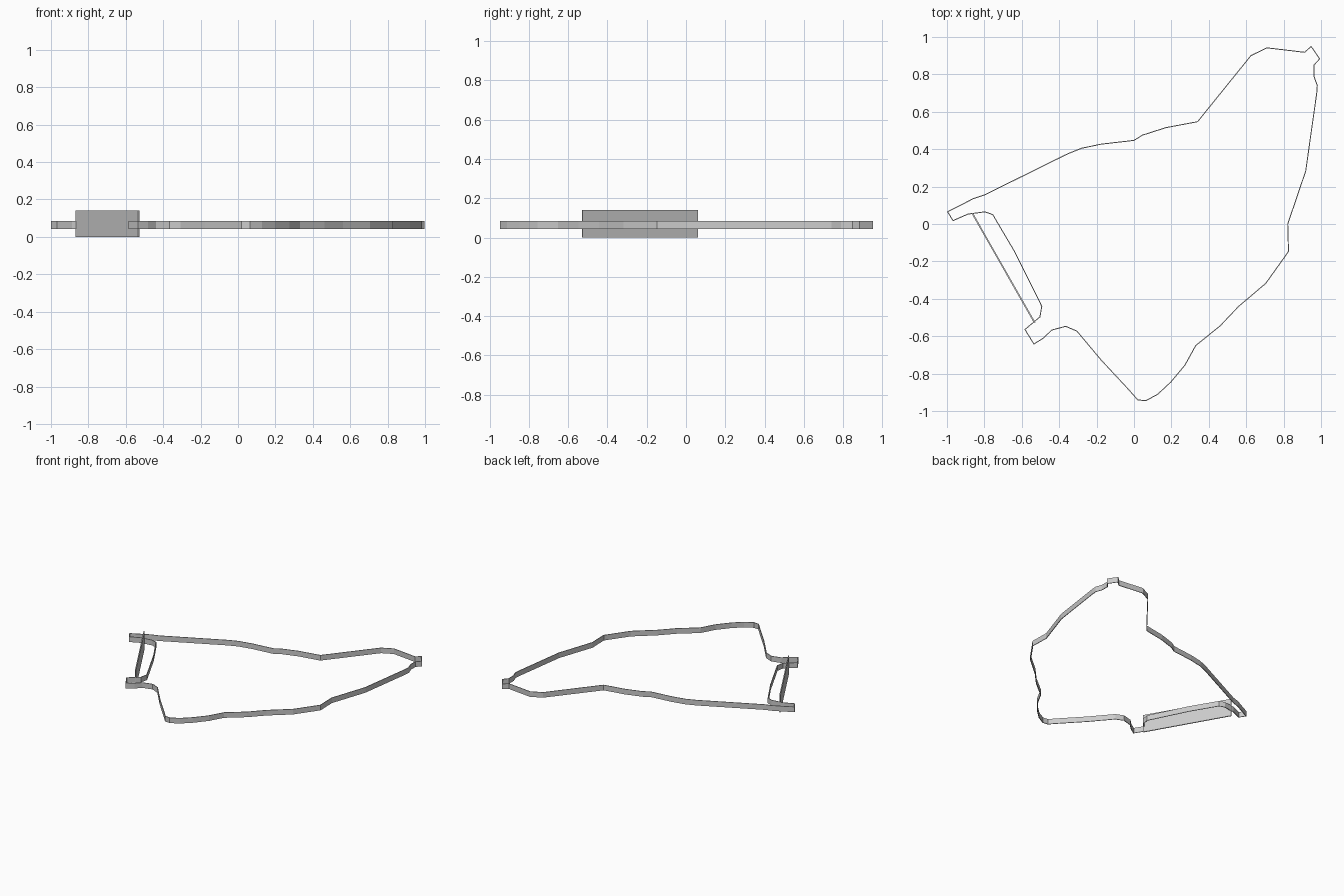
import bpy, bmesh
from mathutils import Vector

if "Cube" in bpy.data.objects:
    bpy.data.objects.remove(bpy.data.objects["Cube"])


def wall(name, outline, z0, z1, thickness):
    """Thin solid wall following a closed outline or a single straight line."""
    closed = len(outline) > 2
    bm = bmesh.new()
    low = [bm.verts.new((x, y, z0)) for x, y in outline]
    high = [bm.verts.new((x, y, z1)) for x, y in outline]
    n = len(outline)
    for i in range(n if closed else n - 1):
        j = (i + 1) % n
        bm.faces.new((low[j], low[i], high[i], high[j]))
    mesh = bpy.data.meshes.new(name)
    bm.to_mesh(mesh)
    bm.free()
    obj = bpy.data.objects.new(name, mesh)
    bpy.context.collection.objects.link(obj)
    mod = obj.modifiers.new("thickness", 'SOLIDIFY')
    mod.thickness = thickness
    mod.offset = 0
    mod.use_even_offset = True
    return obj


# Perimeter wall: clockwise from the left tip
perimeter = [
    (-.997, .065), (-.86, .135), (-.80, .155), (-.355, .375), (-.28, .405),
    (-.175, .427), (0, .447), (.045, .475), (.17, .515), (.34, .547),
    (.625, .90), (.71, .942), (.912, .918), (.947, .949), (.993, .883),
    (.962, .85), (.962, .79), (.98, .74), (.977, .70), (.918, .283),
    (.822, 0), (.826, -.147), (.705, -.317), (.56, -.44), (.46, -.545),
    (.33, -.65), (.272, -.755), (.197, -.845), (.127, -.91), (.063, -.945),
    (.02, -.94), (-.04, -.873), (-.175, -.728), (-.305, -.573),
    (-.365, -.547), (-.44, -.567), (-.482, -.608), (-.535, -.642),
    (-.583, -.564), (-.503, -.497), (-.493, -.44), (-.64, -.145),
    (-.755, .05), (-.797, .065), (-.888, .053), (-.967, .018),
]
wall("perimeter_wall", perimeter, .043, .085, .005)

# Taller thin gate panel across the left opening
wall("gate_panel", [(-.865, .058), (-.531, -.528)], 0, .14, .008)
